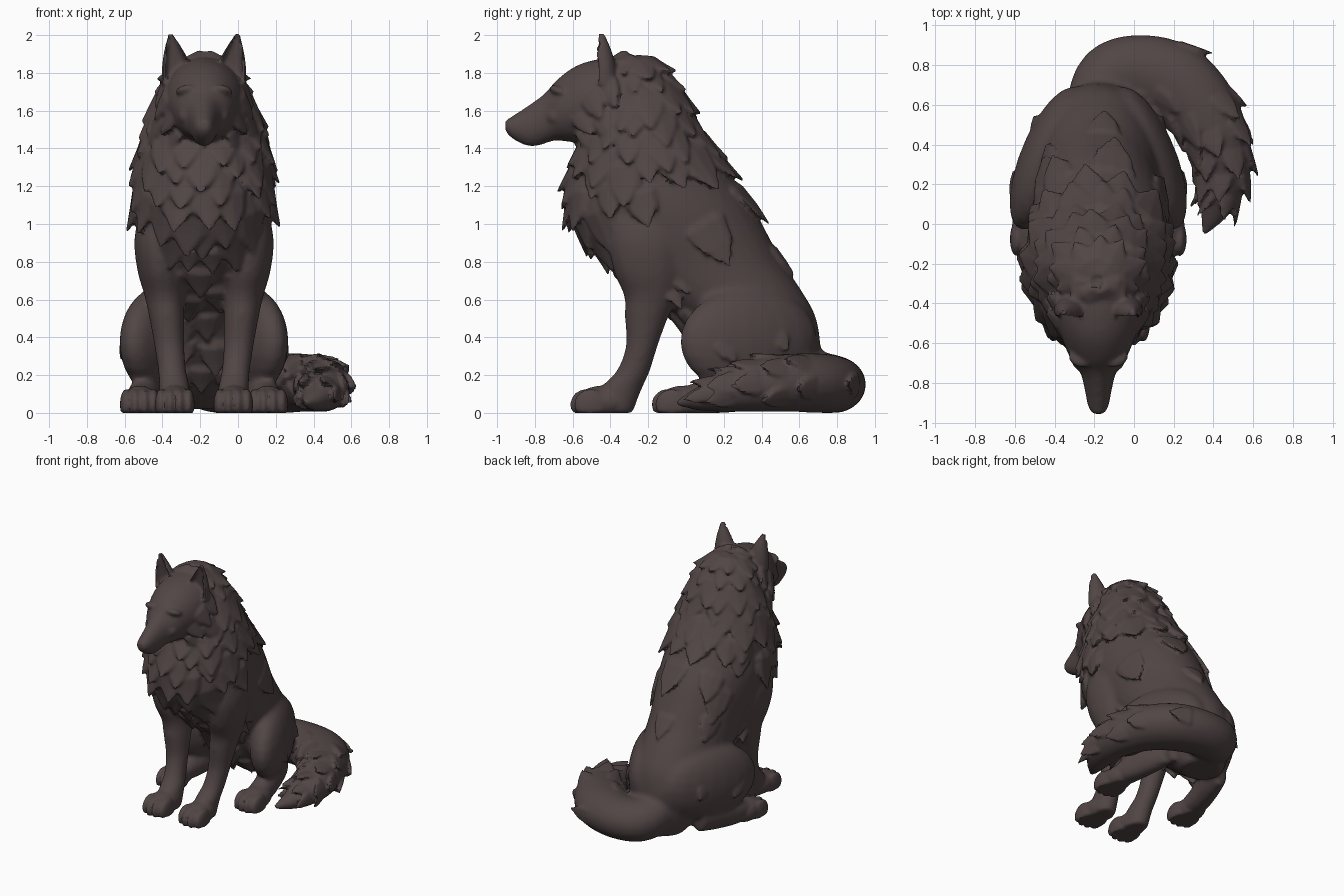
import bpy, bmesh, math, random
from mathutils import Vector as V

if "Cube" in bpy.data.objects:
    bpy.data.objects.remove(bpy.data.objects["Cube"])

random.seed(4)
CX = -0.18                                   # body centre line
X, Y, Z = V((1, 0, 0)), V((0, 1, 0)), V((0, 0, 1))
fur = bpy.data.materials.new("dark brown fur")
fur.diffuse_color = (0.085, 0.061, 0.061, 1)
fur.use_nodes = True
fur.node_tree.nodes["Principled BSDF"].inputs["Base Color"].default_value = fur.diffuse_color


def cr(keys, t):
    """Smooth interpolation through a list of key tuples."""
    n = len(keys) - 1
    i = max(0, min(int(t), n - 1))
    f = t - i
    p = [keys[max(0, min(n, i + k))] for k in (-1, 0, 1, 2)]
    return [b + .5 * f * (c - a + f * (2*a - 5*b + 4*c - d + f * (3*(b - c) + d - a)))
            for a, b, c, d in zip(*p)]


def skin(bm, rings):
    vs = [[bm.verts.new((p.x, p.y, max(p.z, 0))) for p in r] for r in rings]
    n = len(vs[0])
    for a, b in zip(vs, vs[1:]):
        for i in range(n):
            bm.faces.new((a[i], a[(i+1) % n], b[(i+1) % n], b[i]))
    bm.faces.new(vs[0][::-1])
    bm.faces.new(vs[-1])


def finish(bm, name):
    bmesh.ops.recalc_face_normals(bm, faces=bm.faces)
    me = bpy.data.meshes.new(name)
    bm.to_mesh(me)
    bm.free()
    ob = bpy.data.objects.new(name, me)
    bpy.context.collection.objects.link(ob)
    me.materials.append(fur)
    return ob


def fuse(name, voxel, smooth):
    """Join everything so far into one continuous skin."""
    obs = list(bpy.context.collection.objects)
    bpy.ops.object.select_all(action='DESELECT')
    for o in obs:
        o.select_set(True)
    ob = bpy.context.view_layer.objects.active = obs[0]
    bpy.ops.object.join()
    ob.name = name
    m = ob.modifiers.new("skin", 'REMESH')
    m.mode, m.voxel_size = 'VOXEL', voxel
    s = ob.modifiers.new("soften", 'SMOOTH')
    s.factor, s.iterations = .5, smooth
    for k in ("skin", "soften"):
        bpy.ops.object.modifier_apply(modifier=k)
    return ob


def loft(name, keys, axes=None, n=20, sub=4, cup=False):
    """Keys are (x, y, z, r1, r2); axes None follows the path."""
    bm = bmesh.new()
    rings = []
    for k in range((len(keys) - 1) * sub + 1):
        t = k / sub
        x, y, z, r1, r2 = cr(keys, t)
        if axes:
            A, B = axes
        else:
            d = V(cr(keys, min(t + .05, len(keys)-1))[:3]) - V(cr(keys, max(t - .05, 0))[:3])
            A, B = d.cross(Z).normalized(), Z
        ring = []
        for i in range(n):
            a = 2 * math.pi * i / n
            s = math.sin(a)
            if cup and s < -.6:
                s *= -.1
            ring.append(V((x, y, z)) + A * r1 * math.cos(a) + B * r2 * s)
        rings.append(ring)
    skin(bm, rings)
    return finish(bm, name)


def tuft(bm, p, nrm, d, L, w, th, flare=.03):
    """One pointed lock of fur lying on a surface."""
    nrm, d = nrm.normalized(), d.normalized()
    side = nrm.cross(d)
    rings = []
    for t, a, b, up in ((0, .5, .4, -.035), (.3, 1, 1, -.008), (.65, .8, .75, .008), (1, .1, .2, flare)):
        c = p + d * (t - .4) * L + nrm * up
        rings.append([c + side * w * a * math.cos(k * math.pi/4) + nrm * th * b * math.sin(k * math.pi/4)
                      for k in range(8)])
    skin(bm, rings)


def ball(name, loc, scale, rot=0, shear=0):
    bm = bmesh.new()
    bmesh.ops.create_uvsphere(bm, u_segments=20, v_segments=12, radius=1)
    c, s = math.cos(rot), math.sin(rot)
    for v in bm.verts:
        q = V(a * b for a, b in zip(v.co, scale))
        v.co = V((q.x + shear * q.y, q.y * c - q.z * s, q.y * s + q.z * c)) + V(loc)
        v.co.z = max(v.co.z, 0)
    return finish(bm, name)


# torso: (z, front y, back y, half width), top to bottom
prof = [(1.88, -.38, -.2, .08), (1.81, -.4, -.12, .15), (1.7, -.42, -.04, .215), (1.55, -.48, .035, .275),
        (1.4, -.55, .135, .32), (1.25, -.6, .245, .345), (1.1, -.61, .35, .36), (.95, -.54, .43, .35),
        (.8, -.42, .51, .325), (.65, -.26, .61, .31), (.5, -.05, .69, .3), (.3, .08, .715, .28),
        (.14, .24, .7, .22), (.02, .4, .68, .15)]
body = [(CX, (f + b) / 2, z, w, (b - f) / 2) for z, f, b, w in prof]
loft("torso", body, (X, Y), n=32)


def on_body(u, a):
    x, y, z, r1, r2 = cr(body, u)
    return V((x + r1 * math.cos(a), y + r2 * math.sin(a), z))


# head with muzzle
loft("head", [(CX, -.96, 1.525, .03, .025), (CX, -.93, 1.512, .05, .055), (CX, -.83, 1.52, .07, .112),
              (CX, -.745, 1.56, .092, .135), (CX, -.69, 1.60, .135, .158), (CX, -.6, 1.63, .175, .198),
              (CX, -.5, 1.65, .205, .216), (CX, -.35, 1.66, .22, .225), (CX, -.2, 1.65, .2, .2)], (X, Z), n=24)

# tail curling round the right side
tail = [(-.22, .58, .2, .13, .16), (-.13, .73, .16, .17, .16), (.02, .77, .15, .185, .155),
        (.2, .715, .155, .2, .16), (.34, .58, .16, .185, .155), (.43, .4, .15, .155, .145),
        (.45, .22, .12, .125, .115), (.41, .08, .08, .08, .07), (.35, -.06, .05, .012, .012)]
loft("tail", tail, n=20)

for s, side in ((-1, "left"), (1, "right")):
    loft("front_leg_" + side, [(CX + s*o, y, z, rx, ry) for z, y, ry, o, rx in (
        (1.1, -.22, .15, .25, .08), (.92, -.21, .2, .245, .125), (.75, -.2, .185, .23, .123),
        (.62, -.185, .145, .21, .106), (.5, -.21, .115, .197, .093), (.35, -.235, .085, .183, .08),
        (.22, -.28, .09, .168, .076), (.12, -.35, .115, .155, .083), (0, -.39, .11, .15, .083))], (X, Y), n=16)
    # thigh swings inward towards the rump
    ball("thigh_" + side, (CX + s*.25, .33, .385), (.155, .365, .28), .05, -.34 * s)
    ball("haunch_" + side, (CX + s*.14, .42, .36), (.2, .28, .25), 0, -.2 * s)
    loft("hind_foot_" + side, [(CX + s*o, y, z, rx, rz) for y, z, o, rx, rz in (
        (.46, .13, .24, .06, .1), (.33, .12, .27, .085, .11), (.15, .09, .315, .088, .1),
        (0, .07, .335, .083, .075), (-.08, .05, .34, .07, .06))], (X, Z), n=16)
fuse("body", .018, 6)

# mane, chest and back fur: big layered locks
bm = bmesh.new()
for row in range(16):
    u = .6 + row * .72
    count = 9 if u < 1.4 else 13
    for i in range(count):
        a = 2 * math.pi * (i + .5 * (row % 2)) / count + math.pi / 2 + random.uniform(-.12, .12)
        sn = math.sin(a)
        front, back = sn < -.72, sn > .1
        keep = u < 4.4 or (front and u < 12) or (u < 6.3 and sn < -.1)
        if not keep and not (back and random.random() < .3 and u < 8):
            continue
        uu = u + random.uniform(-.2, .2)
        p = on_body(uu, a)
        d = on_body(uu + .05, a) - p
        nrm = (on_body(uu, a + .02) - p).cross(d)
        if nrm.dot(p - V(cr(body, uu)[:3])) < 0:
            nrm = -nrm
        k = random.uniform(.8, 1.2) * (.7 if u < 1.4 or u > 7.5 else 1)
        if keep:
            tuft(bm, p, nrm, d, .31 * k, .112 * k, .034, .04)
        else:
            tuft(bm, p, nrm, d, .3 * k, .1 * k, .022, .025)
finish(bm, "body_fur")

bm = bmesh.new()
for s in (-1, 1):
    # cheek fur sweeping back and down
    for y, z, o, L in ((-.55, 1.57, .17, .2), (-.5, 1.66, .2, .2), (-.52, 1.48, .15, .2), (-.44, 1.55, .23, .24),
                       (-.42, 1.72, .2, .2), (-.44, 1.44, .22, .24)):
        tuft(bm, V((CX + s * o, y, z)), V((s, -.3, 0)), V((s * .25, .45, -.8)), L, .075, .03)
    # thigh fur
    for y, z, o in ((.3, .5, .38), (.48, .42, .325), (.2, .36, .43), (.42, .54, .3)):
        tuft(bm, V((CX + s * o, y, z)), V((s, .3, .2)), V((-.15 * s, .5, -.8)), .2, .06, .014, .02)
    # elbow fur
    for y, z in ((-.05, .74), (-.08, .66), (-.02, .84)):
        tuft(bm, V((CX + s * .27, y, z)), V((s, .5, 0)), V((0, .35, -.9)), .2, .06, .025)
# crown fur
for x in (-.08, 0, .08):
    tuft(bm, V((CX + x, -.35, 1.865)), V((x, 0, 1)), V((x, 1, -.1)), .22, .07, .022, .02)
finish(bm, "cheek_and_leg_fur")

# tail fur
bm = bmesh.new()
for row in range(9):
    t = 1.6 + row * .62
    x, y, z, r1, r2 = cr(tail, t)
    d = V(cr(tail, t + .05)[:3]) - V((x, y, z))
    A = d.cross(Z).normalized()
    for k in range(6):
        a = 2 * math.pi * (k + .5 * (row % 2)) / 6 + random.uniform(-.2, .2)
        if math.sin(a) < -.6 or t < 2.4 or (t < 3.5 and random.random() < .6):
            continue
        nrm = A * math.cos(a) + Z * math.sin(a)
        p = V((x, y, z)) + A * r1 * .95 * math.cos(a) + Z * r2 * .93 * math.sin(a)
        tuft(bm, p, nrm, d, random.uniform(.19, .25), .07 if t < 6 else .05, .02, .028)
finish(bm, "tail_fur")


def paw(name, x, y):
    ball(name + "_pad", (x, y + .09, .06), (.095, .15, .085))
    for i, o in enumerate((-.072, -.025, .025, .072)):
        ball(f"{name}_toe_{i}", (x + o, y + (.02 if abs(o) > .05 else 0), .045), (.033, .088, .082))


for s, side in ((-1, "left"), (1, "right")):
    # ear with cupped front
    loft("ear_" + side, [(CX + s*.135, -.43, 1.74, .09, .07), (CX + s*.143, -.435, 1.83, .08, .065),
                         (CX + s*.16, -.445, 1.92, .05, .05), (CX + s*.178, -.455, 2.01, .01, .022)],
         (X, Y), n=20, cup=True)
    ball("brow_" + side, (CX + s*.08, -.665, 1.7), (.07, .06, .03), -.4)
    ball("cheek_" + side, (CX + s*.085, -.68, 1.57), (.05, .06, .05))
    paw("front_paw_" + side, CX + s*.155, -.525)
    paw("hind_paw_" + side, CX + s*.34, -.095)
ball("nose", (CX, -.92, 1.525), (.04, .035, .03))

fuse("sitting_wolf", .0115, 1)
bpy.ops.object.shade_smooth_by_angle(angle=math.radians(40))
